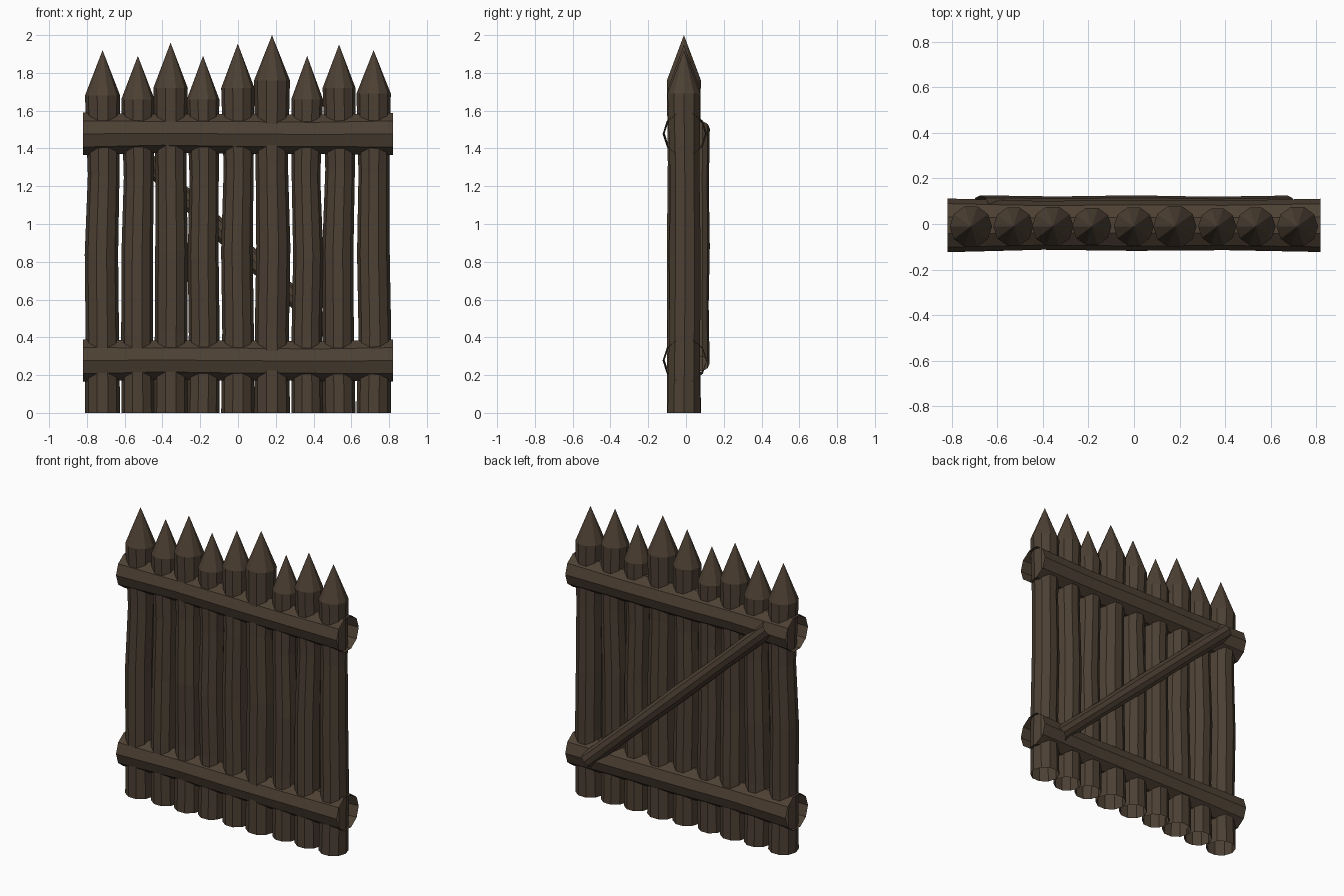
import bpy, bmesh, math, random
from mathutils import Vector

if "Cube" in bpy.data.objects:
    bpy.data.objects.remove(bpy.data.objects["Cube"])

random.seed(4)
SIDES = 10

wood = bpy.data.materials.new("dark_wood")
wood.diffuse_color = (0.075, 0.052, 0.034, 1)
wood.use_nodes = True
wood.node_tree.nodes["Principled BSDF"].inputs["Base Color"].default_value = wood.diffuse_color


def log(name, rings, u, v, tip=None):
    """Open faceted tube through (centre, radius) rings, with an optional pointed tip."""
    bm = bmesh.new()
    loops = []
    for centre, r in rings:
        loops.append([bm.verts.new(centre + u * r * math.cos(a) + v * r * math.sin(a))
                      for a in (math.tau * i / SIDES for i in range(SIDES))])
    for a, b in zip(loops, loops[1:]):
        for i in range(SIDES):
            j = (i + 1) % SIDES
            bm.faces.new((a[i], a[j], b[j], b[i]))
    if tip is not None:
        apex = bm.verts.new(tip)
        top = loops[-1]
        for i in range(SIDES):
            bm.faces.new((top[i], top[(i + 1) % SIDES], apex))
    mesh = bpy.data.meshes.new(name)
    bm.to_mesh(mesh)
    bm.free()
    mesh.materials.append(wood)
    obj = bpy.data.objects.new(name, mesh)
    bpy.context.collection.objects.link(obj)
    return obj


X, Y, Z = Vector((1, 0, 0)), Vector((0, 1, 0)), Vector((0, 0, 1))

# Sharpened upright stakes: x, radius, shoulder height, tip height
stakes = [(-0.717, 0.093, 1.68, 1.92), (-0.53, 0.088, 1.66, 1.89),
          (-0.357, 0.091, 1.72, 1.96), (-0.185, 0.086, 1.66, 1.89),
          (-0.001, 0.088, 1.72, 1.955), (0.18, 0.095, 1.76, 2.0),
          (0.366, 0.084, 1.66, 1.89), (0.535, 0.087, 1.72, 1.95),
          (0.718, 0.091, 1.69, 1.92)]
for n, (x, r, shoulder, tip) in enumerate(stakes):
    rings = []
    for t, k in ((0, 1), (0.25, 0.95), (0.5, 0.95), (0.75, 0.9), (1, 1)):
        wob = 0 if t in (0, 1) else 0.007
        c = Vector((x + random.uniform(-wob, wob),
                    -0.011 + random.uniform(-wob, wob), shoulder * t))
        rings.append((c, r * k))
    log(f"stake_{n + 1}", rings, X, Y, Vector((x, -0.011, tip)))

# Horizontal rails wrapped around the stakes, open at both ends
for name, z in (("lower_rail", 0.277), ("upper_rail", 1.477)):
    rings = [(Vector((x, -0.006, z + dz)), r) for x, r, dz in
             ((-0.82, 0.118, 0), (-0.4, 0.107, 0.003), (0, 0.112, 0),
              (0.4, 0.109, -0.003), (0.82, 0.117, 0))]
    log(name, rings, Y, Z)

# Diagonal brace across the back
a, b = Vector((-0.675, 0.07, 1.505)), Vector((0.675, 0.07, 0.26))
along = (b - a).normalized()
rings = [(a.lerp(b, t), r) for t, r in
         ((0, 0.056), (0.25, 0.051), (0.5, 0.056), (0.75, 0.05), (1, 0.055))]
log("back_brace", rings, Y, along.cross(Y))
